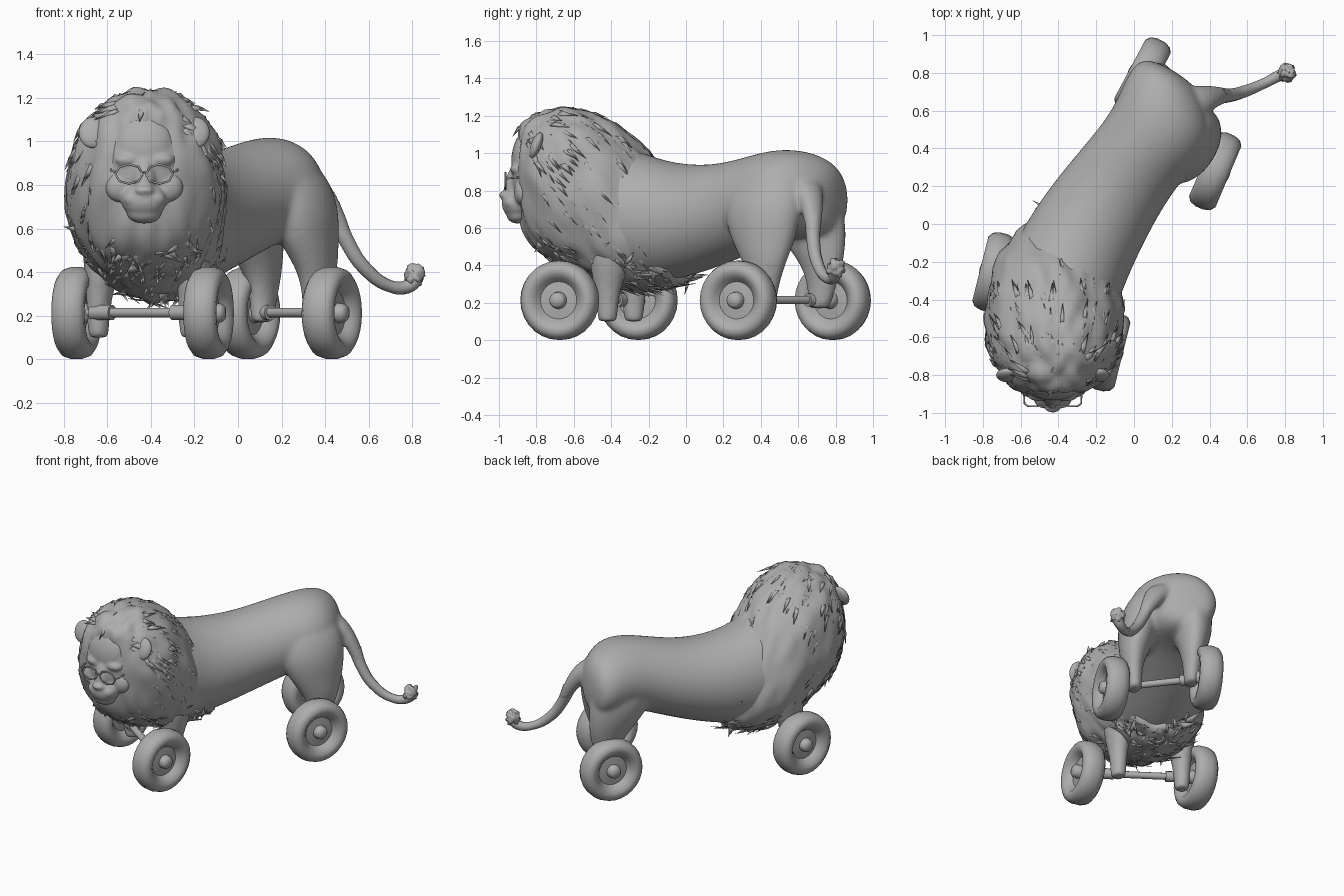
import bpy, bmesh, random
from math import sin, cos, pi, radians
from mathutils import Vector, Matrix, noise

random.seed(4)
if "Cube" in bpy.data.objects:
    bpy.data.objects.remove(bpy.data.objects["Cube"])

colour = (*[.42] * 3, 1)
grey = bpy.data.materials.new("plain grey")
grey.use_nodes = True
grey.diffuse_color = colour
grey.node_tree.nodes["Principled BSDF"].inputs["Base Color"].default_value = colour


def finish(name, bm):
    """Turn a bmesh into a named smooth object."""
    bmesh.ops.recalc_face_normals(bm, faces=bm.faces)
    for face in bm.faces:
        face.smooth = True
    mesh = bpy.data.meshes.new(name)
    bm.to_mesh(mesh)
    bm.free()
    ob = bpy.data.objects.new(name, mesh)
    mesh.materials.append(grey)
    bpy.context.collection.objects.link(ob)
    return ob


def activate(ob, others=()):
    bpy.ops.object.select_all(action='DESELECT')
    for other in (ob, *others):
        other.select_set(True)
    bpy.context.view_layer.objects.active = ob


def axes(degrees):
    """Sideways and forward directions for a heading turned from -y."""
    a = radians(degrees)
    return Vector((cos(a), -sin(a), 0)), Vector((-sin(a), -cos(a), 0))


def loft(name, sections, upright=True, sides=16):
    """Skin ellipses (x, y, z, half width, half depth); the spine bends with y."""
    bm = bmesh.new()
    rings = []
    x, y, z, w, h = sections[-1]
    for x, y, z, w, h in (*sections, (x, y, z, w * .8, h * .8)):
        across, ahead = axes(min(30, max(0, 60 * (y + .55))))
        depth = Vector((0, 0, 1)) if upright else ahead
        angles = [2 * pi * i / sides for i in range(sides)]
        rings.append([bm.verts.new(Vector((x, y, z)) + across * w * cos(t) + depth * h * sin(t))
                      for t in angles])
    for lower, upper in zip(rings, rings[1:]):
        for i in range(sides):
            j = (i + 1) % sides
            bm.faces.new((lower[i], lower[j], upper[j], upper[i]))
    bm.faces.new(rings[0])
    bm.faces.new(rings[-1])
    return finish(name, bm)


def blob(name, loc, scale, tilt=0):
    bm = bmesh.new()
    matrix = (Matrix.Translation(loc) @ Matrix.Rotation(radians(tilt), 4, 'X')
              @ Matrix.Diagonal((*scale, 1)))
    bmesh.ops.create_uvsphere(bm, u_segments=24, v_segments=14, radius=1, matrix=matrix)
    return finish(name, bm)


def fuse(ob, parts, voxel, rounds, subdivide=0):
    """Join parts and melt them into one smooth skin."""
    activate(ob, parts)
    bpy.ops.object.join()
    if subdivide:
        ob.modifiers.new("round", 'SUBSURF').levels = subdivide
    melt = ob.modifiers.new("melt", 'REMESH')
    melt.mode, melt.voxel_size, melt.use_smooth_shade = 'VOXEL', voxel, True
    relax = ob.modifiers.new("relax", 'SMOOTH')
    relax.factor, relax.iterations = .5, rounds


def tube(name, points, bevel, cyclic=False, kind='POLY'):
    """Round tube through points, each with an optional thickness factor."""
    curve = bpy.data.curves.new(name, 'CURVE')
    curve.dimensions, curve.bevel_depth, curve.bevel_resolution = '3D', bevel, 3
    curve.use_fill_caps = True
    spline = curve.splines.new(kind)
    knots = spline.bezier_points if kind == 'BEZIER' else spline.points
    knots.add(len(points) - 1)
    for knot, (x, y, z, *thickness) in zip(knots, points):
        knot.co = (x, y, z) if kind == 'BEZIER' else (x, y, z, 1)
        knot.radius = thickness[0] if thickness else 1
        if kind == 'BEZIER':
            knot.handle_left_type = knot.handle_right_type = 'AUTO'
    spline.use_cyclic_u = cyclic
    curve.materials.append(grey)
    ob = bpy.data.objects.new(name, curve)
    bpy.context.collection.objects.link(ob)
    return ob


# Torso, rump to chest
body = loft("body", [
    (.2, .82, .74, .12, .14), (.19, .75, .76, .22, .215), (.18, .61, .785, .275, .24),
    (.12, .47, .775, .275, .25), (0, .33, .72, .265, .265), (-.14, .14, .655, .285, .28),
    (-.3, -.12, .625, .315, .33), (-.4, -.35, .68, .33, .38), (-.42, -.6, .75, .28, .36)])

# Hind legs share one taper; front legs share one shape
taper = [(.92, .1, .17), (.72, .148, .24), (.55, .12, .2),
         (.42, .085, .13), (.3, .058, .085), (.17, .05, .065)]
hind_paths = {
    "left": [(.25, .46), (.295, .41), (.32, .41), (.365, .42), (.36, .42), (.35, .42)],
    "right": [(.09, .6), (.05, .63), (.07, .68), (.11, .725), (.12, .73), (.11, .71)]}
limbs = [loft(side + "_hind_leg", [(*p, *t) for p, t in zip(path, taper)], False)
         for side, path in hind_paths.items()]
front_shape = [(.02, .06, .66, .1, .15), (.02, .01, .42, .085, .12),
               (0, 0, .27, .055, .065), (0, 0, .1, .05, .055)]
for side, fx, fy in (("left", -.22, -.42), ("right", -.64, -.28)):
    limbs.append(loft(side + "_front_leg",
                      [(fx + x, fy + y, *rest) for x, y, *rest in front_shape], False))

# Thick root of the tail
limbs.append(loft("tail_root", [
    (.27, .64, .88, .1, .07), (.37, .67, .77, .085, .065),
    (.445, .68, .65, .055, .05), (.49, .68, .56, .04, .04)], False))
fuse(body, limbs, .015, 8, 2)

# Mane: lofted volume, then streaked with hair ridges
mane = loft("mane", [
    (-.43, -.895, .9, .13, .2), (-.43, -.875, .87, .2, .3), (-.42, -.8, .845, .295, .37),
    (-.42, -.7, .825, .35, .42), (-.42, -.58, .8, .365, .445), (-.42, -.43, .745, .365, .45),
    (-.4, -.28, .675, .35, .41), (-.35, -.16, .6, .305, .34), (-.26, -.02, .48, .22, .18)],
    sides=28)
mane.modifiers.new("round", 'SUBSURF').levels = 2
activate(mane)
bpy.ops.object.modifier_apply(modifier="round")
roots = []
for v in mane.data.vertices:
    c, n = v.co.copy(), v.normal.copy()
    ridge = noise.noise(Vector((c.x * 15, (c.y + c.z * .5) * 12, (c.z - c.y) * 3)))
    v.co += n * (.022 * ridge + .004)
    roots.append((v.co.copy(), n))

# Flat locks lying along the mane, shaggier underneath
bm = bmesh.new()
for co, n in random.sample(roots, 750):
    under = n.z < -.5
    edge = -.35 if co.x < -.4 else -.2
    if n.y < -.7 or (co.y > edge and not under):
        continue
    jitter = Vector([random.uniform(-.2, .2) for _ in range(3)])
    flow = Vector((0, .7, -.1 if under else -.75)) + jitter * (3 if under else 1)
    flow = (flow - n * flow.dot(n)).normalized()
    half_base = n.cross(flow) * random.uniform(.015, .03)
    size = random.uniform(.09, .16)
    base = co - n * .012
    lift = n * (random.uniform(.01, .025) if under else random.uniform(-.008, .005))
    a, b, top, tip = [bm.verts.new(p) for p in (
        base - half_base, base + half_base, base + flow * size * .4 + n * .017,
        base + flow * size + lift)]
    for tri in ((a, b, top), (b, tip, top), (tip, a, top), (a, tip, b)):
        bm.faces.new(tri)
finish("mane_locks", bm)

# Face, built around its middle line
mid = -.43
head = blob("head", (mid, -.8, .89), (.2, .135, .27))
features = [
    blob("muzzle", (mid, -.9, .73), (.105, .085, .085)),
    blob("forehead", (mid, -.87, 1), (.13, .06, .13), -12),
    blob("nose_bridge", (mid, -.91, .83), (.055, .06, .13), -12),
    blob("nose", (mid, -.97, .775), (.045, .03, .022)),
    blob("chin", (mid, -.9, .67), (.08, .06, .047))]
for s in (-1, 1):
    features += [
        blob("cheek", (mid + s * .05, -.93, .735), (.05, .045, .04)),
        blob("cheekbone", (mid + s * .11, -.87, .79), (.07, .05, .07)),
        blob("brow", (mid + s * .075, -.905, .915), (.06, .035, .03))]
fuse(head, features, .009, 6)

rim_angles = [2 * pi * i / 8 for i in range(8)]
for label, s in (("left", 1), ("right", -1)):
    # Ear half buried in the mane
    blob(label + "_ear", (mid + s * .235, -.8, 1.04), (.065, .03, .075), -20)
    # Spectacle lens rim and side arm
    cx, w = mid + s * .07, .062
    tube(label + "_lens_rim", [(cx + w * cos(t), -.965, .85 + .045 * sin(t))
                               for t in rim_angles], .005, True)
    tube(label + "_spectacle_arm", [(cx + s * w, -.965, .86), (cx + s * .08, -.95, .865),
                                    (cx + s * .085, -.84, .875)], .005)
tube("spectacle_bridge", [(mid - .01, -.965, .86), (mid + .01, -.965, .86)], .005)

# Tail with tuft
tube("tail", [(.45, .68, .65, 1.3), (.5, .68, .54, 1.1), (.58, .7, .42), (.7, .75, .335, .85),
              (.78, .79, .335, .95), (.82, .8, .37, 1.1)], .033, kind='BEZIER')
tuft = blob("tail_tuft", (.81, .8, .385), (.043, .05, .05))
for v in tuft.data.vertices:
    v.co += v.normal * .022 * noise.noise(v.co * 45)

# Wheels: lathed tyre with dished hub, same on both faces
half = [(0, .08), (.03, .076), (.042, .062), (.046, .03), (.1, .025),
        (.12, .05), (.145, .074), (.175, .076), (.2, .058), (.212, .022)]
profile = half + [(r, -t) for r, t in reversed(half)]


def wheel(name, x, y, heading):
    bm = bmesh.new()
    across, ahead = axes(heading)
    line = [bm.verts.new(across * t + ahead * r) for r, t in profile]
    edges = [bm.edges.new(pair) for pair in zip(line, line[1:])]
    bmesh.ops.spin(bm, geom=line + edges, cent=(0, 0, 0), axis=across,
                   angle=2 * pi, steps=28, use_duplicate=False)
    bmesh.ops.remove_doubles(bm, verts=bm.verts, dist=.0005)
    bmesh.ops.translate(bm, verts=bm.verts, vec=(x, y, .213))
    activate(finish(name, bm))
    bpy.ops.object.shade_smooth_by_angle(angle=radians(50))


for end, left, right in (("front", (-.135, -.675, 14), (-.74, -.255, 14)),
                         ("rear", (.43, .28, 23), (.045, .785, 28))):
    wheel(end + "_left_wheel", *left)
    wheel(end + "_right_wheel", *right)
    # Axle with thicker collars near each wheel
    p, q = Vector((*left[:2], .215)), Vector((*right[:2], .215))
    tube(end + "_axle", [p, q], .023)
    for label, a, b in (("left", p, q), ("right", q, p)):
        tube(f"{end}_{label}_collar", [a.lerp(b, .12), a.lerp(b, .27)], .036)
